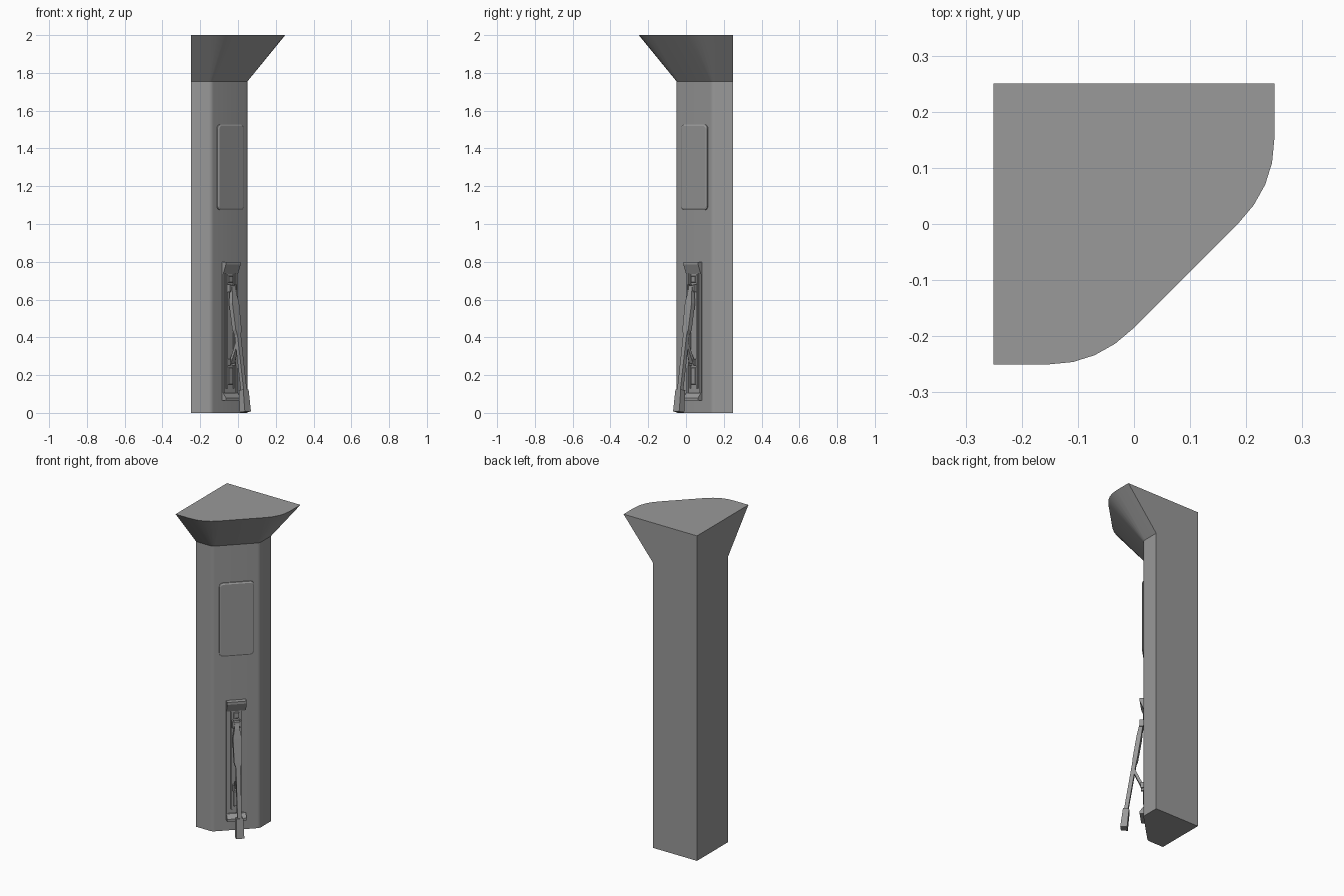
import bpy, bmesh, math
from mathutils import Vector, Matrix

if "Cube" in bpy.data.objects:
    bpy.data.objects.remove(bpy.data.objects["Cube"])

# Local frame on the diagonal face: x across the face, -y outwards, z up
FACE = Matrix.Translation((-0.045, 0.045, 0)) @ Matrix.Rotation(math.radians(45), 4, 'Z')

# Dark grey finish shared by every part
dark = bpy.data.materials.new("dark_grey")
dark.diffuse_color = (.32, .32, .32, 1)
dark.use_nodes = True
dark.node_tree.nodes["Principled BSDF"].inputs["Base Color"].default_value = dark.diffuse_color


def finish(name, bm, matrix=None, bevel=0):
    bmesh.ops.recalc_face_normals(bm, faces=bm.faces)
    me = bpy.data.meshes.new(name)
    bm.to_mesh(me)
    bm.free()
    me.materials.append(dark)
    ob = bpy.data.objects.new(name, me)
    bpy.context.collection.objects.link(ob)
    if matrix:
        ob.matrix_world = matrix
    if bevel:
        m = ob.modifiers.new("bevel", 'BEVEL')
        m.width, m.segments = bevel, 1
    return ob


def loft(name, rings, matrix=None, bevel=0):
    """Skin equal-length rings of points and cap both ends."""
    bm = bmesh.new()
    vs = [[bm.verts.new(p) for p in r] for r in rings]
    n = len(vs[0])
    for a, b in zip(vs, vs[1:]):
        for i in range(n):
            j = (i + 1) % n
            bm.faces.new((a[i], a[j], b[j], b[i]))
    bm.faces.new(vs[0][::-1])
    bm.faces.new(vs[-1])
    return finish(name, bm, matrix, bevel)


def block(name, x, out, z, bevel=0):
    """Box on the diagonal face; each range is (min, max), 'out' is outwards."""
    rings = [[(x[0], -out[0], h), (x[1], -out[0], h), (x[1], -out[1], h), (x[0], -out[1], h)] for h in z]
    return loft(name, rings, FACE, bevel)


def bar(name, stations, x=0):
    """Tapered bar through stations (out, z, width, depth)."""
    a, b = stations[0], stations[-1]
    d = Vector((0, -(b[0] - a[0]), b[1] - a[1])).normalized()
    side, up = Vector((1, 0, 0)), Vector((1, 0, 0)).cross(d)
    rings = []
    for o, z, w, t in stations:
        c = Vector((x, -o, z))
        rings.append([c + side * sx * w / 2 + up * sy * t / 2
                      for sx, sy in ((-1, -1), (1, -1), (1, 1), (-1, 1))])
    return loft(name, rings, FACE)


def section(left, edge, front, a, c, b, z):
    """Column outline mirrored across the diagonal, with a curved corner."""
    a, b, c = Vector(a), Vector(b), Vector(c)
    arc = [a * (1 - t) ** 2 + c * 2 * t * (1 - t) + b * t * t for t in (0, .25, .5, .75, 1)]
    half = [Vector((left, front))] + arc
    pts = half + [Vector((-p.y, -p.x)) for p in reversed(half)] + [Vector((left, edge))]
    return [(p.x, p.y, z) for p in pts]


# Column shaft with flared capital
low = ((-.155, -.05), (-.14, -.05), (-.13, -.04))
high = ((-.15, -.25), (-.065, -.25), (0, -.185))
column = loft("column", [section(-.25, .25, -.05, *low, 0),
                         section(-.25, .25, -.05, *low, 1.755),
                         section(-.25, .25, -.25, *high, 2.0)])
bpy.context.view_layer.objects.active = column
column.select_set(True)
bpy.ops.object.shade_smooth_by_angle(angle=math.radians(30))


# Display panel with rounded corners and bevelled rim
def rounded(w, h, r, zc, out):
    pts = []
    for k, (sx, sz) in enumerate(((1, 1), (-1, 1), (-1, -1), (1, -1))):
        for i in range(4):
            a = math.radians(90 * k + 30 * i)
            pts.append((.003 + sx * (w / 2 - r) + r * math.cos(a), -out,
                        zc + sz * (h / 2 - r) + r * math.sin(a)))
    return pts


loft("display_panel", [rounded(.196, .452, .02, 1.3, -.005),
                       rounded(.196, .452, .02, 1.3, .006),
                       rounded(.18, .436, .014, 1.3, .011)], FACE)

# Holder frame: side rails, end brackets, inner channel
for s, side in ((-1, "left"), (1, "right")):
    block(f"frame_rail_{side}", sorted((s * .056, s * .044)), (-.005, .006), (.065, .8))
    block(f"channel_rail_{side}", sorted((s * .03, s * .022)), (-.005, .009), (.13, .74))
    block(f"hinge_ear_{side}", sorted((s * .026, s * .017)), (0, .03), (.64, .68))
    block(f"strut_ear_{side}", sorted((s * .022, s * .014)), (0, .026), (.25, .285))


def bracket(name, z_outer, z_mid, z_inner):
    prof = [(-.005, z_outer), (.028, z_outer), (.028, z_mid), (.008, z_inner), (-.005, z_inner)]
    loft(name, [[(x, -o, z) for o, z in prof] for x in (-.055, .055)], FACE)


bracket("top_bracket", .8, .785, .735)
bracket("bottom_bracket", .065, .08, .105)
block("channel_plate", (-.022, .022), (-.005, .003), (.13, .74))
block("upper_latch", (-.016, .016), (0, .012), (.69, .725), .002)
block("lower_slider", (-.016, .016), (0, .012), (.15, .24), .002)

# Hinged lever with a wide upper part, thin shaft and foot
bar("lever_hinge_pin", [(.018, .65, .042, .02), (.018, .675, .042, .02)])
bar("lever_arm", [(.02, .665, .024, .018), (.026, .635, .03, .022), (.034, .58, .05, .026),
                  (.056, .44, .044, .026), (.062, .41, .026, .022), (.108, .115, .024, .022)])
bar("lever_foot", [(.106, .122, .04, .034), (.119, .005, .046, .038)])

# Support strut between lever and slider
bar("support_strut", [(.064, .37, .024, .016), (.016, .265, .024, .016)])
